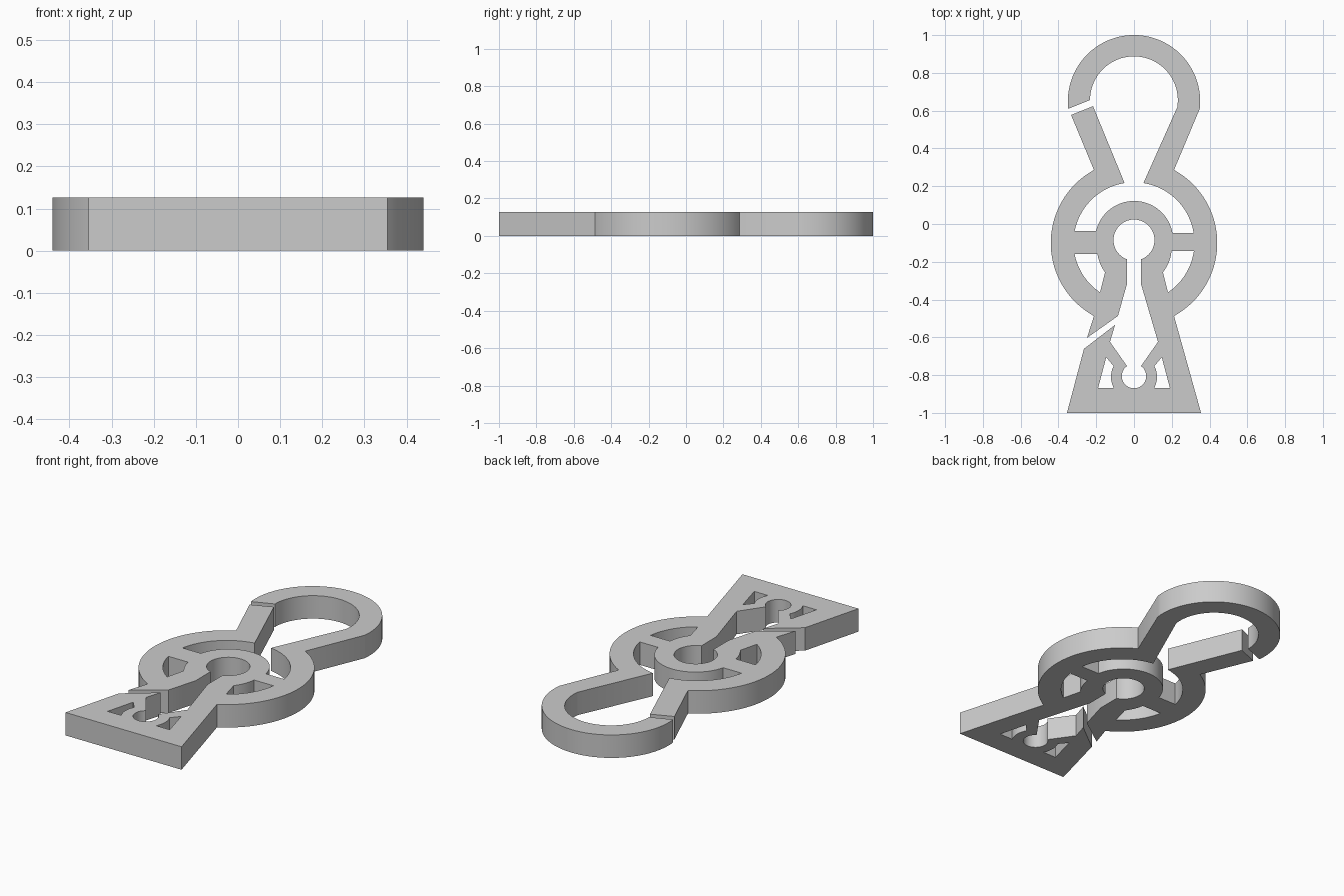
import bpy, bmesh, math

if "Cube" in bpy.data.objects:
    bpy.data.objects.remove(bpy.data.objects["Cube"])

THICK = 0.127
LOOP, RING, EYE, DOT = (0, 0.65), (0, -0.1), (0, -0.085), (0, -0.805)


def arc(c, p, q, turn, step=4):
    """Points from p to q around c; turn is 1 for anticlockwise, -1 for clockwise."""
    a0 = math.atan2(p[1] - c[1], p[0] - c[0])
    a1 = math.atan2(q[1] - c[1], q[0] - c[0])
    sweep = ((a1 - a0) * turn) % math.tau
    r0, r1 = math.dist(c, p), math.dist(c, q)
    n = max(2, round(math.degrees(sweep) / step))
    pts = []
    for i in range(n + 1):
        t = i / n
        a, r = a0 + turn * sweep * t, r0 + (r1 - r0) * t
        pts.append((c[0] + r * math.cos(a), c[1] + r * math.sin(a)))
    return pts


def mirror(pts):
    return [(-x, y) for x, y in pts]


# One continuous outline, walked clockwise from the clasp gap
outline = (
    arc(LOOP, (-0.348, 0.61), (0.348, 0.61), -1)            # clasp outside
    + arc(RING, (0.212, 0.286), (0.212, -0.487), -1)        # ring right side
    + [(0.355, -1), (-0.355, -1), (-0.265, -0.661),         # flared foot
       (-0.1, -0.534), (-0.127, -0.624)]
    + arc(DOT, (-0.037, -0.752), (0.037, -0.752), 1, 8)     # small round notch
    + [(0.127, -0.624), (0.037, -0.317)]
    + arc(EYE, (0.037, -0.187), (-0.037, -0.187), 1)        # keyhole
    + [(-0.037, -0.317), (-0.085, -0.487), (-0.249, -0.603)]
    + arc(RING, (-0.212, -0.487), (-0.212, 0.286), -1)      # ring left side
    + [(-0.333, 0.577), (-0.217, 0.624)]                    # free arm
    + arc(RING, (-0.05, 0.217), (-0.314, -0.037), 1)        # ring inside left
    + arc(EYE, (-0.201, -0.037), (0.204, -0.048), -1)       # collar round keyhole
    + arc(RING, (0.316, -0.048), (0.05, 0.217), 1)          # ring inside right
    + arc((0, 0.655), (0.229, 0.618), (-0.233, 0.656), 1)   # clasp inside
)


def side_window(spoke_y):
    """Opening between the collar and the ring, below a spoke (right side)."""
    x = math.sqrt(0.207 ** 2 - (spoke_y - EYE[1]) ** 2)
    xr = math.sqrt(0.32 ** 2 - (spoke_y - RING[1]) ** 2)
    return (arc(EYE, (x, spoke_y), (0.153, -0.256), -1)
            + arc(RING, (0.18, -0.362), (xr, spoke_y), 1))


# Foot opening with a curved side around the small notch
foot_window = [(0.147, -0.706), (0.19, -0.868)] + arc(DOT, (0.107, -0.868), (0.108, -0.752), 1, 8)

contours = [outline, side_window(-0.143), mirror(side_window(-0.159)),
            foot_window, mirror(foot_window)]

# Filled flat profile extruded to full thickness
curve = bpy.data.curves.new("key_clasp_profile", "CURVE")
curve.dimensions = "2D"
curve.fill_mode = "BOTH"
curve.extrude = THICK / 2
for pts in contours:
    s = curve.splines.new("POLY")
    s.points.add(len(pts) - 1)
    for point, (x, y) in zip(s.points, pts):
        point.co = (x, y, 0, 1)
    s.use_cyclic_u = True
body = bpy.data.objects.new("key_clasp", curve)
bpy.context.collection.objects.link(body)
bpy.context.view_layer.objects.active = body
body.select_set(True)
bpy.ops.object.convert(target="MESH")
body = bpy.context.object
body.name = "key_clasp"

# Weld the caps to the walls and stand the body on the ground
bm = bmesh.new()
bm.from_mesh(body.data)
bmesh.ops.remove_doubles(bm, verts=bm.verts, dist=0.0002)
bmesh.ops.translate(bm, verts=bm.verts, vec=(0, 0, THICK / 2))
bmesh.ops.recalc_face_normals(bm, faces=bm.faces)
bm.to_mesh(body.data)
bm.free()

grey = bpy.data.materials.new("plain grey")
grey.diffuse_color = (0.6, 0.6, 0.6, 1)
grey.use_nodes = True
grey.node_tree.nodes["Principled BSDF"].inputs["Base Color"].default_value = grey.diffuse_color
body.data.materials.clear()
body.data.materials.append(grey)
bpy.ops.object.shade_smooth_by_angle(angle=math.radians(30))
